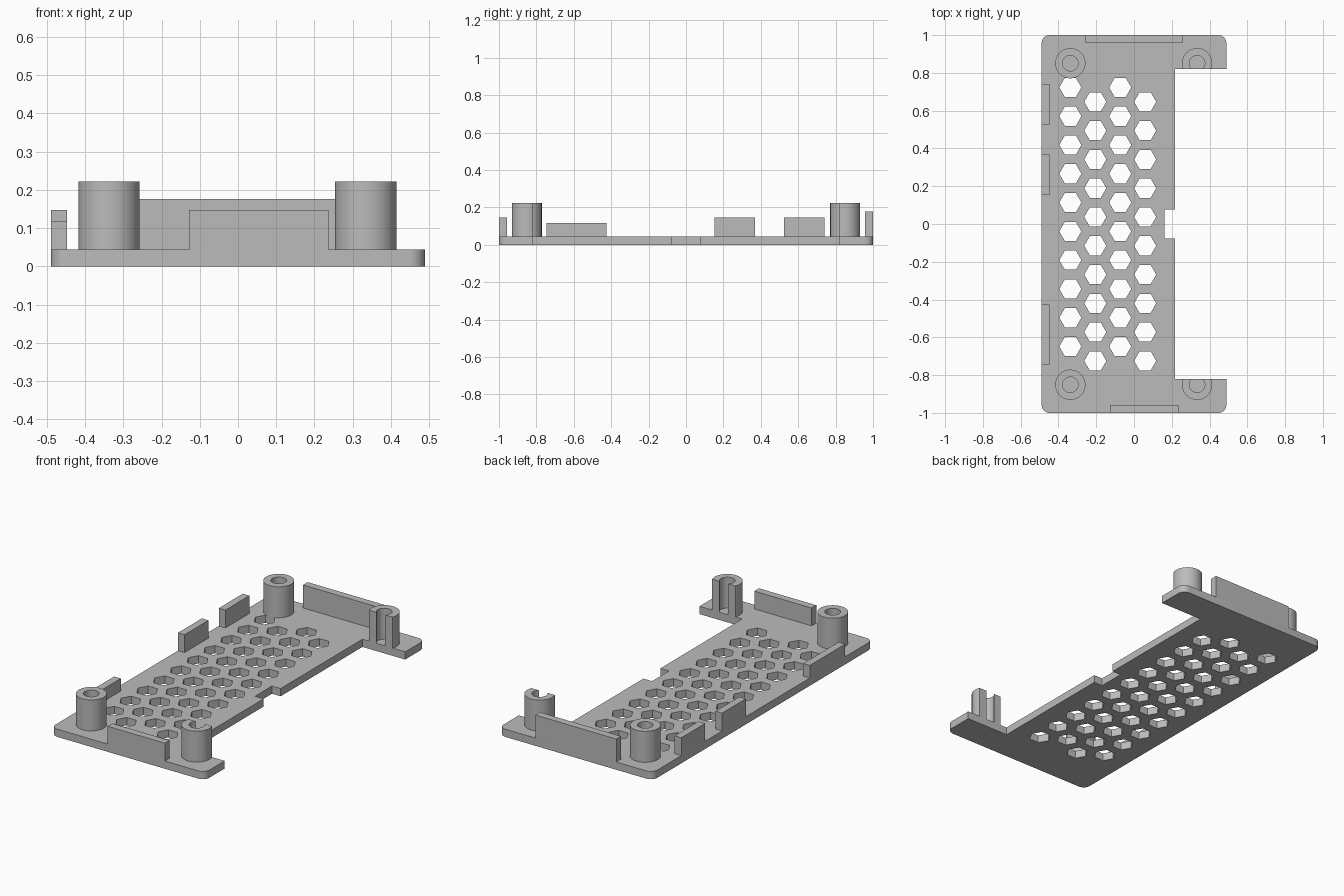
import bpy, bmesh, math
from mathutils import Vector

if "Cube" in bpy.data.objects:
    bpy.data.objects.remove(bpy.data.objects["Cube"])

T = 0.0445            # plate thickness
W = 0.489             # half width
NOTCH_Y = 0.82        # half length of the side cut-out

grey = bpy.data.materials.new("plain_grey")
grey.diffuse_color = (0.5, 0.5, 0.5, 1)
grey.use_nodes = True
grey.node_tree.nodes["Principled BSDF"].inputs["Base Color"].default_value = grey.diffuse_color


def finish(obj):
    """Weld, fix normals, colour and smooth the round parts."""
    bm = bmesh.new()
    bm.from_mesh(obj.data)
    bmesh.ops.remove_doubles(bm, verts=bm.verts, dist=1e-5)
    bmesh.ops.recalc_face_normals(bm, faces=bm.faces)
    bm.to_mesh(obj.data)
    bm.free()
    obj.data.materials.clear()
    obj.data.materials.append(grey)
    bpy.ops.object.select_all(action='DESELECT')
    obj.select_set(True)
    bpy.context.view_layer.objects.active = obj
    bpy.ops.object.shade_smooth_by_angle(angle=math.radians(30))


def mesh_object(name, bm):
    me = bpy.data.meshes.new(name)
    bm.to_mesh(me)
    bm.free()
    obj = bpy.data.objects.new(name, me)
    bpy.context.collection.objects.link(obj)
    finish(obj)


def arc(cx, cy, r, a0, a1, n):
    return [(cx + r * math.cos(a0 + (a1 - a0) * i / n),
             cy + r * math.sin(a0 + (a1 - a0) * i / n)) for i in range(n + 1)]


# Base plate: outline with rounded corners and side cut-out, plus hexagon holes
R, H = 0.042, math.pi / 2
outline = (arc(W - R, 1 - R, R, 0, H, 8) + arc(R - W, 1 - R, R, H, 2 * H, 8)
           + arc(R - W, R - 1, R, 2 * H, 3 * H, 8) + arc(W - R, R - 1, R, 3 * H, 4 * H, 8)
           + [(W, -NOTCH_Y), (0.217, -NOTCH_Y), (0.217, -0.077), (0.162, -0.077),
              (0.162, 0.077), (0.217, 0.077), (0.217, NOTCH_Y), (W, NOTCH_Y)])
loops = [outline]
PITCH = 0.1524
for col in range(4):
    for row in range(10):
        x = -0.337 + col * PITCH * math.sin(math.pi / 3)
        y = 0.723 - (row + 0.5 * (col % 2)) * PITCH
        loops.append(arc(x, y, 0.0585, 0, 2 * math.pi, 6)[:-1])

curve = bpy.data.curves.new("base_plate", 'CURVE')
curve.dimensions = '2D'
curve.fill_mode = 'BOTH'
curve.extrude = T / 2
for pts in loops:
    s = curve.splines.new('POLY')
    s.points.add(len(pts) - 1)
    for p, (x, y) in zip(s.points, pts):
        p.co = (x, y, T / 2, 1)
    s.use_cyclic_u = True
plate = bpy.data.objects.new("base_plate", curve)
bpy.context.collection.objects.link(plate)
plate.select_set(True)
bpy.context.view_layer.objects.active = plate
bpy.ops.object.convert(target='MESH')
finish(bpy.context.view_layer.objects.active)


# Upright walls and side clips
def box(name, x0, x1, y0, y1, z1):
    bm = bmesh.new()
    bmesh.ops.create_cube(bm, size=1)
    for v in bm.verts:
        v.co = Vector((x0 if v.co.x < 0 else x1, y0 if v.co.y < 0 else y1,
                       T if v.co.z < 0 else z1))
    mesh_object(name, bm)


box("back_wall", -0.257, 0.257, 0.958, 1.0, 0.1767)
box("front_wall", -0.128, 0.236, -1.0, -0.958, 0.147)
box("side_clip_back", -W, -0.447, 0.524, 0.741, 0.147)
box("side_clip_middle", -W, -0.447, 0.153, 0.370, 0.147)
box("side_clip_front", -W, -0.447, -0.746, -0.426, 0.117)


# Screw posts: full tubes on the left, tubes sliced by the cut-out on the right
def post(name, x, side, sliced):
    n, top, cy = 48, 0.2225, 0.851
    rings = []
    for r in (0.08, 0.041):
        a = math.asin((NOTCH_Y - cy) / r) if sliced else 0
        end = math.pi - a if sliced else 2 * math.pi
        rings.append([(px, py * side) for px, py in arc(x, cy, r, a, end, n)])
    bm = bmesh.new()
    sections = []
    for (ox, oy), (ix, iy) in zip(*rings):
        sections.append([bm.verts.new(c) for c in
                         ((ox, oy, T), (ox, oy, top), (ix, iy, top), (ix, iy, T))])
    for a, b in zip(sections, sections[1:]):
        for k in range(4):
            j = (k + 1) % 4
            bm.faces.new((a[k], a[j], b[j], b[k]))
    if sliced:
        bm.faces.new(sections[0])
        bm.faces.new(sections[-1])
    mesh_object(name, bm)


for side, label in ((1, "back"), (-1, "front")):
    post(label + "_left_post", -0.337, side, False)
    post(label + "_right_post", 0.334, side, True)
